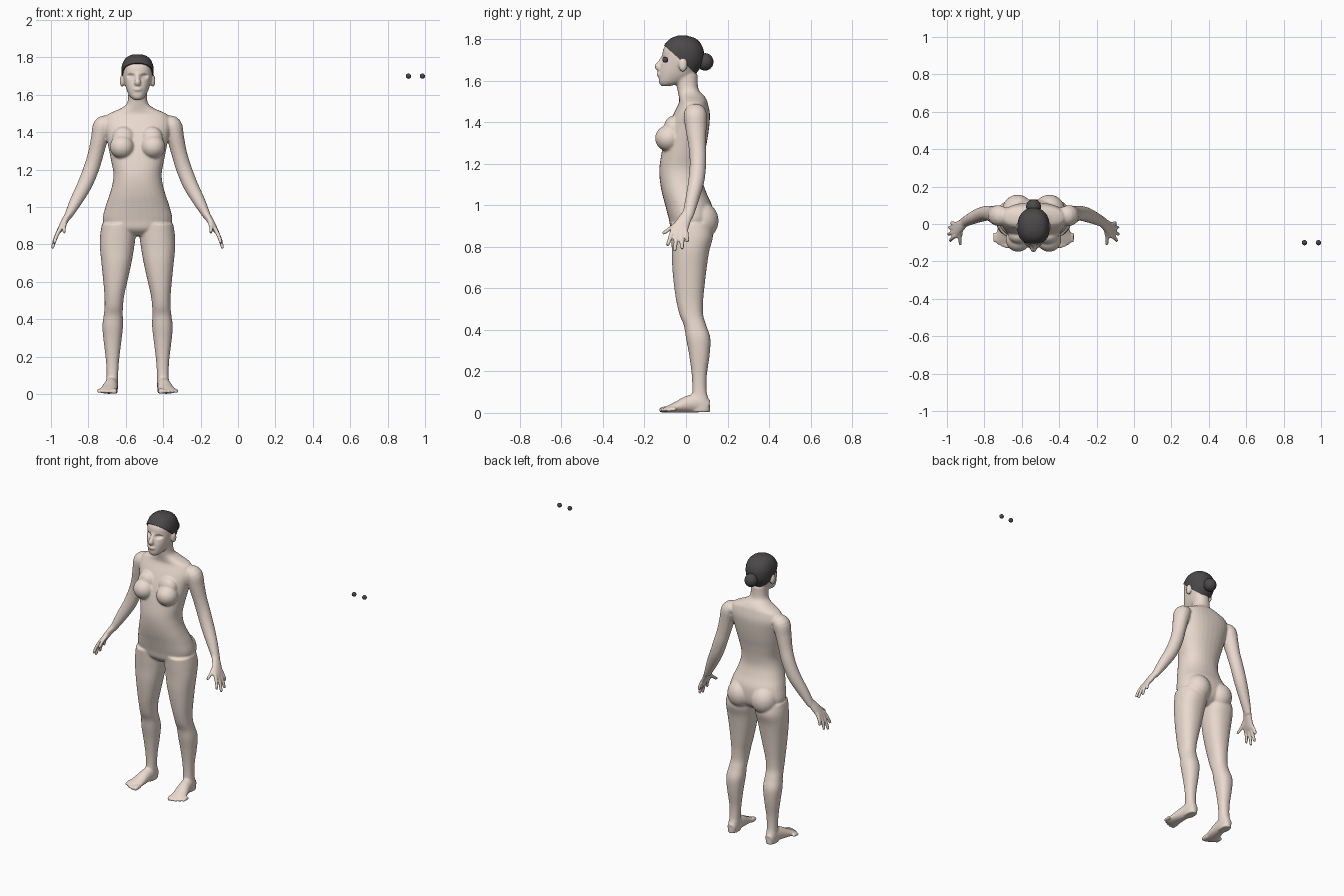
import bpy, bmesh, math
from mathutils import Vector, Matrix

if "Cube" in bpy.data.objects:
    bpy.data.objects.remove(bpy.data.objects["Cube"])

CX = -0.537   # body centre line


def material(name, col):
    m = bpy.data.materials.new(name)
    m.diffuse_color = (*col, 1)
    m.use_nodes = True
    m.node_tree.nodes["Principled BSDF"].inputs["Base Color"].default_value = m.diffuse_color
    return m


def spline(rows, n=4):
    """Catmull-Rom resampling of a list of tuples."""
    out = []
    for i in range(len(rows) - 1):
        p = [rows[max(0, min(len(rows) - 1, i + k))] for k in (-1, 0, 1, 2)]
        for j in range(n):
            t = j / n
            out.append([0.5 * (2 * b + (c - a) * t + (2 * a - 5 * b + 4 * c - d) * t * t
                               + (3 * b - a - 3 * c + d) * t ** 3) for a, b, c, d in zip(*p)])
    return out + [list(rows[-1])]


def skin_rings(bm, rings):
    loops = [[bm.verts.new(p) for p in r] for r in rings]
    n = len(loops[0])
    for a, b in zip(loops, loops[1:]):
        for i in range(n):
            bm.faces.new((a[i], a[(i + 1) % n], b[(i + 1) % n], b[i]))
    bm.faces.new(loops[0])
    bm.faces.new(loops[-1])


def stack(bm, rows, side=1, grow=0.0, e=2.25, n=32):
    """Horizontal sections: (z, centre x, half width, front y, back y)."""
    rings = []
    for z, cx, w, yf, yb in spline(rows):
        ring = []
        for i in range(n):
            c, s = math.cos(math.tau * i / n), math.sin(math.tau * i / n)
            px = math.copysign(abs(c) ** (2 / e), c)
            py = math.copysign(abs(s) ** (2 / e), s)
            ring.append((CX + side * (cx + px * (w + grow)),
                         (yf + yb) / 2 + py * ((yb - yf) / 2 + grow), z))
        rings.append(ring)
    skin_rings(bm, rings)


def limb(bm, rows, side=1, ref=(0, 1, 0), n=16):
    """Sections across a path: (x, y, z, radius along ref, other radius)."""
    rows = spline(rows)
    rings = []
    for k, (x, y, z, ra, rb) in enumerate(rows):
        d = Vector(rows[min(k + 1, len(rows) - 1)][:3]) - Vector(rows[max(k - 1, 0)][:3])
        d.normalize()
        r = Vector(ref)
        u = (r - d * r.dot(d)).normalized()
        v = d.cross(u)
        ring = []
        for i in range(n):
            t = math.tau * i / n
            p = Vector((x, y, z)) + u * ra * math.cos(t) + v * rb * math.sin(t)
            ring.append((CX + side * p.x, p.y, p.z))
        rings.append(ring)
    skin_rings(bm, rings)


def ball(bm, c, r):
    m = Matrix.Translation(c) @ Matrix.Diagonal((*r, 1))
    bmesh.ops.create_uvsphere(bm, u_segments=24, v_segments=16, radius=1, matrix=m)


def finish(bm, name, mat):
    bmesh.ops.recalc_face_normals(bm, faces=bm.faces)
    for f in bm.faces:
        f.smooth = True
    me = bpy.data.meshes.new(name)
    bm.to_mesh(me)
    bm.free()
    me.materials.append(mat)
    ob = bpy.data.objects.new(name, me)
    bpy.context.collection.objects.link(ob)
    return ob


skin = material("skin", (0.82, 0.70, 0.62))
dark = material("dark", (0.07, 0.065, 0.065))

HEAD = [(1.573, 0, .02, -.118, -.08), (1.59, 0, .04, -.13, -.02), (1.62, 0, .056, -.131, .03),
        (1.65, 0, .066, -.128, .055), (1.68, 0, .074, -.121, .074), (1.71, 0, .079, -.115, .08),
        (1.75, 0, .079, -.110, .078), (1.785, 0, .066, -.088, .06), (1.805, 0, .046, -.065, .035),
        (1.816, 0, .018, -.035, .0)]
TORSO = [(.845, 0, .06, -.03, .07), (.88, 0, .155, -.07, .115), (.93, 0, .186, -.082, .13),
         (1.0, 0, .172, -.10, .125), (1.06, 0, .152, -.116, .098), (1.12, 0, .135, -.126, .08),
         (1.18, 0, .129, -.128, .08), (1.25, 0, .142, -.118, .09), (1.31, 0, .154, -.105, .102),
         (1.38, 0, .168, -.085, .112), (1.44, 0, .18, -.06, .115), (1.49, 0, .165, -.035, .105),
         (1.51, 0, .13, -.033, .098), (1.53, 0, .085, -.036, .085), (1.56, 0, .054, -.042, .06),
         (1.63, 0, .05, -.055, .055)]
LEG = [(.91, .1, .09, -.075, .12), (.85, .105, .095, -.072, .13), (.78, .11, .091, -.068, .112),
       (.70, .113, .08, -.066, .10), (.60, .119, .064, -.056, .088), (.53, .124, .053, -.045, .082),
       (.47, .127, .049, -.03, .083), (.42, .13, .051, -.01, .098), (.36, .133, .055, .0, .117),
       (.28, .134, .047, .015, .114), (.18, .134, .035, .028, .10), (.10, .135, .031, .03, .10),
       (.05, .137, .033, .02, .114), (.004, .138, .03, .02, .116)]
ARM = [(.15, .045, 1.455, .045, .035), (.185, .045, 1.435, .056, .052), (.203, .048, 1.37, .051, .046),
       (.222, .054, 1.29, .043, .042), (.246, .058, 1.21, .04, .042), (.282, .05, 1.12, .039, .04),
       (.33, .03, 1.03, .033, .033), (.375, .008, .945, .027, .02)]
PALM = [(.365, .012, .965, .026, .02), (.39, -.01, .925, .034, .018), (.415, -.032, .88, .041, .014),
        (.422, -.036, .865, .036, .009)]
FOOT = [(.136, .108, .032, .026, .03), (.138, .06, .046, .034, .045), (.143, .01, .042, .038, .041),
        (.151, -.04, .029, .044, .028), (.159, -.085, .018, .048, .017), (.161, -.10, .015, .044, .012)]
# finger base and tip, thumb last
FINGERS = [((.413, -.002, .89), (.44, .008, .822)), ((.417, -.022, .882), (.453, -.018, .787)),
           ((.418, -.043, .88), (.456, -.055, .777)), ((.414, -.062, .885), (.447, -.09, .803)),
           ((.385, -.025, .925), (.392, -.112, .862))]

# body, all parts fused by a voxel remesh
bm = bmesh.new()
stack(bm, TORSO)
stack(bm, HEAD)
limb(bm, [(0, -.108, 1.715, .009, .01), (0, -.122, 1.69, .011, .012), (0, -.135, 1.667, .017, .017),
          (0, -.128, 1.652, .014, .01)], ref=(1, 0, 0))
ball(bm, (CX, -.124, 1.629), (.025, .017, .013))
for s in (-1, 1):
    stack(bm, LEG, s)
    limb(bm, ARM, s)
    limb(bm, PALM, s)
    limb(bm, FOOT, s, ref=(1, 0, 0))
    for b, t in FINGERS:
        b, t = Vector(b), Vector(t)
        m = b.lerp(t, .55) + Vector((.004, 0, 0))
        limb(bm, [(*b, .012, .012), (*m, .0105, .0105), (*b.lerp(t, .93), .009, .009), (*t, .005, .005)], s)
    for i in range(5):
        r = (.016, .011, .011, .0105, .01)[i]
        x, y = .125 + i * .0205, -.128 + (.0, -.002, .006, .017, .03)[i]
        limb(bm, [(x, y + .05, .018, r, r), (x, y + .015, .015, r, r * .9), (x, y, .012, r * .7, r * .6)],
             s, ref=(1, 0, 0))
    ball(bm, (CX + s * .083, -.083, 1.322), (.066, .066, .063))
    ball(bm, (CX + s * .075, -.062, 1.37), (.06, .045, .06))
    ball(bm, (CX + s * .085, .073, .925), (.083, .084, .09))
    ball(bm, (CX + s * .083, -.015, 1.675), (.012, .021, .033))
body = finish(bm, "body", skin)
mod = body.modifiers.new("fuse", 'REMESH')
mod.mode = 'VOXEL'
mod.voxel_size = 0.006
mod.use_smooth_shade = True
mod = body.modifiers.new("soften", 'SMOOTH')
mod.factor = 0.5
mod.iterations = 5
dg = bpy.context.evaluated_depsgraph_get()
fused = bpy.data.meshes.new_from_object(body.evaluated_get(dg))
body.modifiers.clear()
body.data = fused
if not fused.materials:
    fused.materials.append(skin)

# eye sockets pressed into the face
for v in fused.vertices:
    if v.co.y < -.05 and v.co.z > 1.6:
        d = math.hypot((abs(v.co.x - CX) - .036) / .024, (v.co.z - 1.70) / .015)
        if d < 1:
            v.co.y += .016 * (1 - d * d)

# hair cap cut along a sloping hairline
bm = bmesh.new()
stack(bm, HEAD, grow=.006)
bmesh.ops.bisect_plane(bm, geom=bm.verts[:] + bm.edges[:] + bm.faces[:], clear_inner=True,
                       plane_co=(0, -.10, 1.765), plane_no=(0, .9, 1))
bmesh.ops.holes_fill(bm, edges=[e for e in bm.edges if e.is_boundary], sides=0)
hair = finish(bm, "hair_cap", dark)
bpy.context.view_layer.objects.active = hair
hair.select_set(True)
bpy.ops.object.shade_smooth_by_angle()

# hair bun
bm = bmesh.new()
ball(bm, (CX, .092, 1.69), (.04, .04, .042))
finish(bm, "hair_bun", dark)

# loose eyeballs, placed apart from the body
for i, x in enumerate((.911, .986)):
    bm = bmesh.new()
    ball(bm, (x, -.10, 1.70), (.014, .014, .014))
    finish(bm, f"eyeball_{i + 1}", dark)
